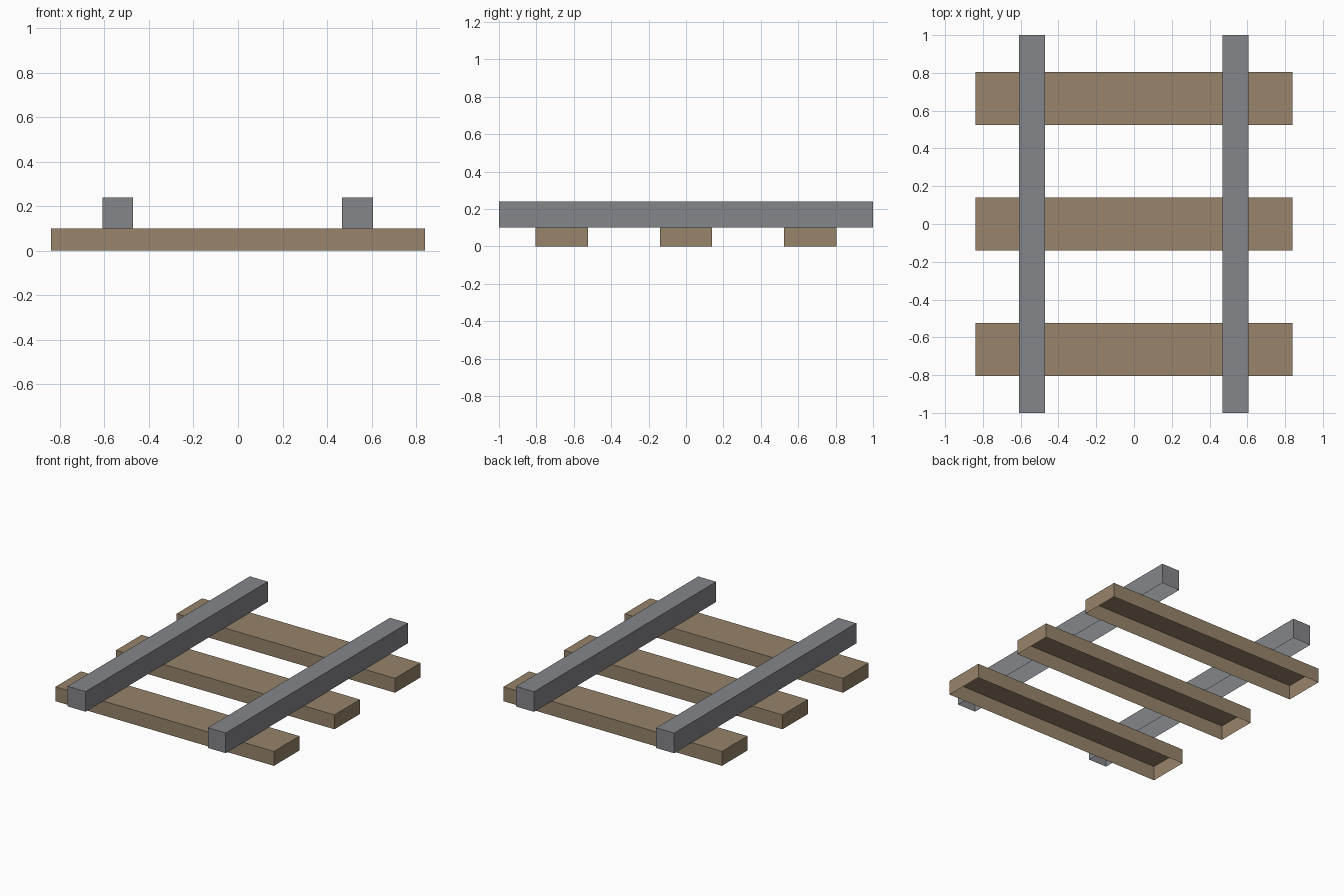
import bpy
import bmesh
from mathutils import Vector

default = bpy.data.objects.get("Cube")
if default:
    bpy.data.objects.remove(default, do_unlink=True)


def make_material(name, colour):
    mat = bpy.data.materials.new(name)
    mat.use_nodes = True
    mat.diffuse_color = (*colour, 1)
    mat.node_tree.nodes["Principled BSDF"].inputs["Base Color"].default_value = (*colour, 1)
    return mat


def open_beam(name, centre, size, mat):
    """Box shell with its underside left open."""
    bm = bmesh.new()
    bmesh.ops.create_cube(bm, size=1)
    bmesh.ops.scale(bm, vec=Vector(size), verts=bm.verts)
    underside = [f for f in bm.faces if f.normal.z < -0.5]
    bmesh.ops.delete(bm, geom=underside, context="FACES_ONLY")
    mesh = bpy.data.meshes.new(name)
    bm.to_mesh(mesh)
    bm.free()
    mesh.materials.append(mat)
    obj = bpy.data.objects.new(name, mesh)
    obj.location = centre
    bpy.context.collection.objects.link(obj)
    return obj


wood = make_material("brown wood", (0.31, 0.23, 0.145))
steel = make_material("grey steel", (0.235, 0.238, 0.255))

# Wooden cross ties resting on the ground
for label, y in (("front", -0.665), ("middle", 0), ("back", 0.665)):
    open_beam(f"{label}_tie", (0, y, 0.05), (1.68, 0.28, 0.1), wood)

# Steel rails lying across the ties
for label, x in (("right", -0.54), ("left", 0.537)):
    open_beam(f"{label}_rail", (x, 0, 0.17), (0.138, 2, 0.14), steel)
